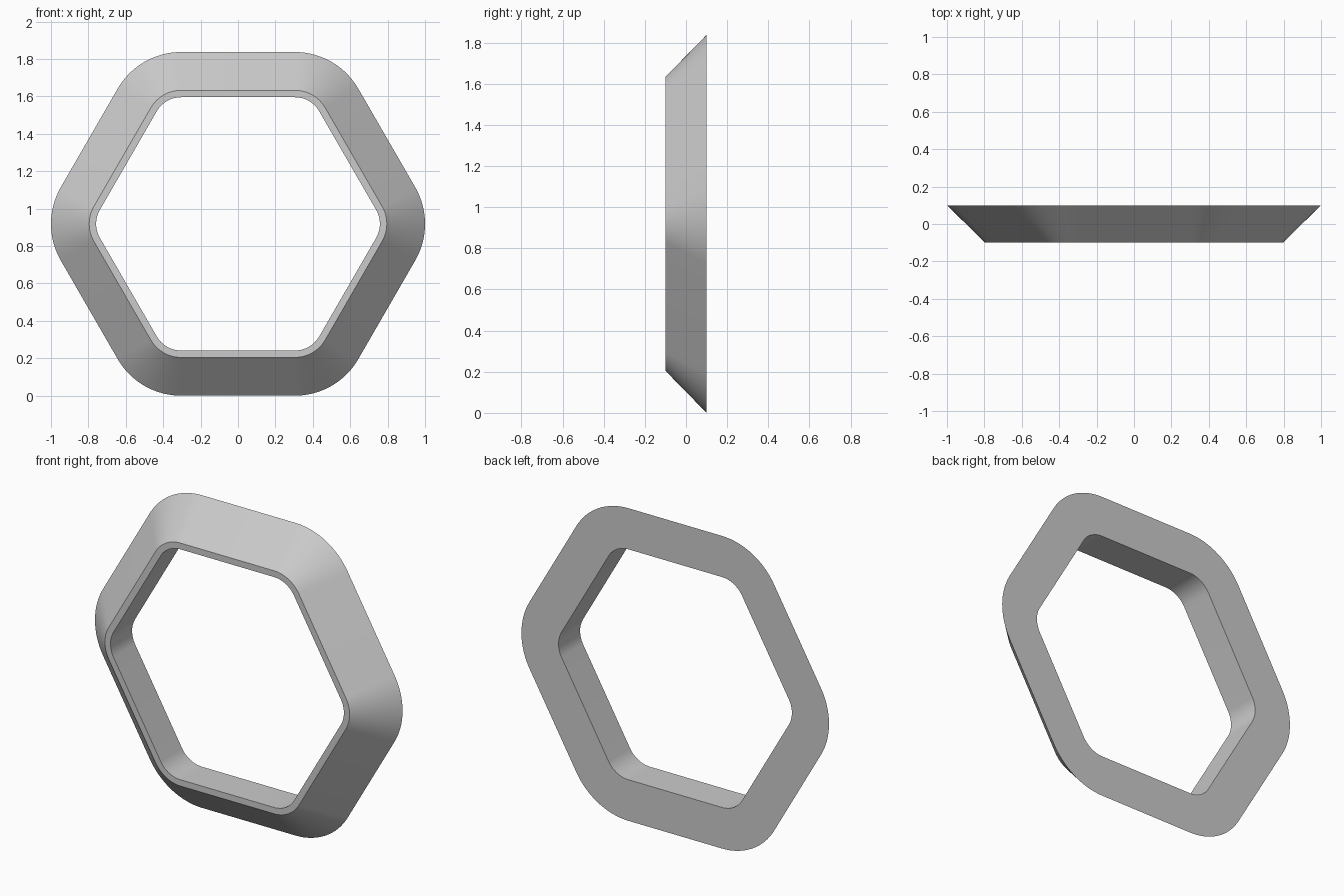
import bpy, bmesh
from math import cos, sin, radians

if "Cube" in bpy.data.objects:
    bpy.data.objects.remove(bpy.data.objects["Cube"])

CORE = 0.527 / cos(radians(30))   # corner distance of the core hexagon
CENTRE_Z = 0.9187
STEPS = 16                        # segments per rounded corner


def rounded_hexagon(bm, radius, y):
    """Ring of vertices: core hexagon offset outward by radius."""
    ring = []
    for k in range(6):
        corner = radians(60 * k)
        for s in range(STEPS + 1):
            a = corner + radians(-30 + 60 * s / STEPS)
            ring.append(bm.verts.new((CORE * cos(corner) + radius * cos(a), y,
                                      CENTRE_Z + CORE * sin(corner) + radius * sin(a))))
    return ring


# Frame cross-section as (offset radius, y): back outer, front outer, front inner, back inner
section = [(0.3915, 0.1), (0.187, -0.1), (0.15, -0.1), (0.15, 0.1)]

bm = bmesh.new()
rings = [rounded_hexagon(bm, r, y) for r, y in section]
count = len(rings[0])
for i, ring in enumerate(rings):
    following = rings[(i + 1) % len(rings)]
    for j in range(count):
        n = (j + 1) % count
        bm.faces.new((ring[j], ring[n], following[n], following[j]))
bmesh.ops.recalc_face_normals(bm, faces=bm.faces)

mesh = bpy.data.meshes.new("hexagonal_frame")
bm.to_mesh(mesh)
bm.free()
frame = bpy.data.objects.new("hexagonal_frame", mesh)
bpy.context.collection.objects.link(frame)

# Smooth rounded corners, sharp section edges
bpy.context.view_layer.objects.active = frame
frame.select_set(True)
bpy.ops.object.shade_smooth_by_angle(angle=radians(30))
